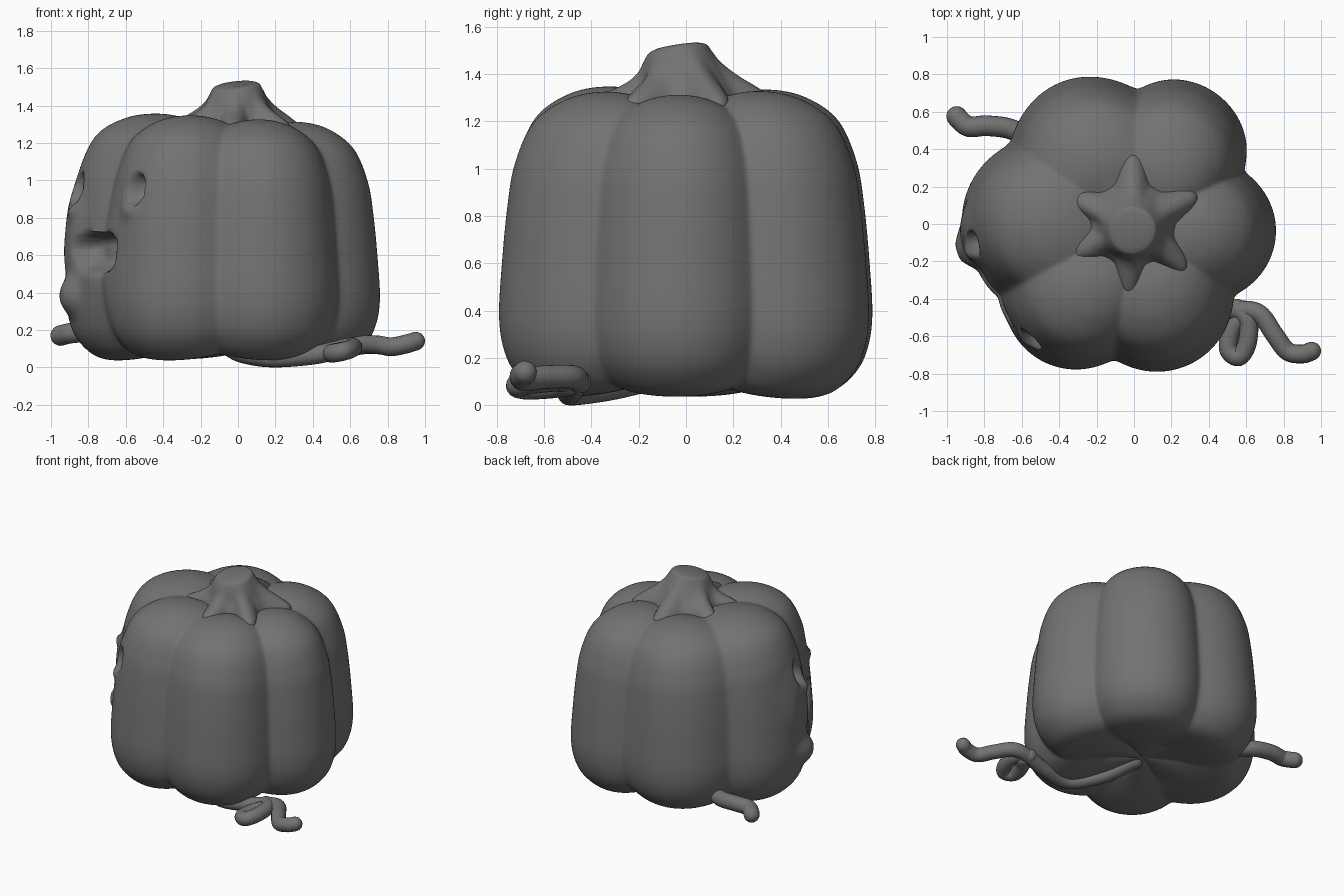
import bpy, bmesh
from math import sin, cos, pi, sqrt, radians, degrees
from mathutils import Vector

cube = bpy.data.objects.get("Cube")
if cube:
    bpy.data.objects.remove(cube, do_unlink=True)

grey = bpy.data.materials.new("stone grey")
grey.use_nodes = True
grey.diffuse_color = (0.17, 0.17, 0.17, 1)
bsdf = grey.node_tree.nodes["Principled BSDF"]
bsdf.inputs["Base Color"].default_value = grey.diffuse_color
bsdf.inputs["Roughness"].default_value = 0.8


def smooth_path(points, steps):
    """Catmull-Rom samples through the points."""
    p = [Vector(q) for q in points]
    p = [2 * p[0] - p[1]] + p + [2 * p[-1] - p[-2]]
    out = []
    for i in range(1, len(p) - 2):
        a, b, c, d = p[i - 1:i + 3]
        for k in range(steps):
            t = k / steps
            out.append(0.5 * (2 * b + (c - a) * t + (2 * a - 5 * b + 4 * c - d) * t ** 2
                              + (3 * b - a - 3 * c + d) * t ** 3))
    return out + [p[-2]]


def loft(name, rings, sharp):
    """Skin closed rings of points and cap both ends."""
    bm = bmesh.new()
    loops = [[bm.verts.new(co) for co in ring] for ring in rings]
    n = len(loops[0])
    for low, high in zip(loops, loops[1:]):
        for i in range(n):
            j = (i + 1) % n
            bm.faces.new((low[i], low[j], high[j], high[i]))
    bm.faces.new(loops[0][::-1])
    bm.faces.new(loops[-1])
    bmesh.ops.recalc_face_normals(bm, faces=bm.faces)
    mesh = bpy.data.meshes.new(name)
    bm.to_mesh(mesh)
    bm.free()
    mesh.materials.append(grey)
    obj = bpy.data.objects.new(name, mesh)
    bpy.context.collection.objects.link(obj)
    bpy.ops.object.select_all(action='DESELECT')
    obj.select_set(True)
    bpy.context.view_layer.objects.active = obj
    bpy.ops.object.shade_smooth_by_angle(angle=radians(sharp))


# Lobed body: a round section per lobe, scaled along a side profile
CENTRE = Vector((-0.08, 0.0, 0.0))
CREASES = [23, 82, 144, 211, 268, 328, 383]
SWELL = [1.035, 0.975, 1, 1, 1, 1]
LOBE_DIST, LOBE_RAD = 0.435, 0.405
FULL = LOBE_DIST + LOBE_RAD
SOFT = 0.055
FACE = radians(210)
normal = Vector((cos(FACE), sin(FACE), 0))
across = Vector((-sin(FACE), cos(FACE), 0))


def step(x):
    x = min(max(x, 0), 1)
    return x * x * (3 - 2 * x)


def sector(angle, stops):
    """Index of the sector, and the distance from its middle (0) to its edge (1)."""
    deg = (degrees(angle) - stops[0]) % 360 + stops[0]
    i = next(k for k in range(6) if deg <= stops[k + 1])
    return i, abs(2 * (deg - stops[i]) / (stops[i + 1] - stops[i]) - 1)


def lobe_radius(angle):
    i, x = sector(angle, CREASES)
    swell = 1 + (SWELL[i] - 1) * (1 - x ** 4)
    phi = max(0, 1 - sqrt((1 - x) ** 2 + SOFT ** 2)) * pi / 6
    return swell * (LOBE_DIST * cos(phi) + sqrt(LOBE_RAD ** 2 - (LOBE_DIST * sin(phi)) ** 2))


def spot(u, z, u0, z0, a, b):
    """Elliptical distance, 1 at the rim."""
    return sqrt(((u - u0) / a) ** 2 + ((z - z0) / b) ** 2)


def carve(co):
    """Push eyes and mouth into the face side, and raise brow, lip and cheek."""
    rel = co - CENTRE
    u, z = rel.dot(across), co.z
    if rel.dot(normal) < 0.35:
        return co
    push = 0.035 * step(1 - abs(u) / 0.2) * step(1 - abs(z - 0.6) / 0.5)
    for side in (-1, 1):
        eye = spot(u, z, side * 0.3, 0.95, 0.06, 0.085)
        push -= 0.09 * step((1.2 - eye) / 0.7)
        push += 0.02 * step(1 - spot(u, z, side * 0.28, 0.84, 0.1, 0.07))
    push += 0.055 * step(1.2 - spot(u, z, -0.3, 0.38, 0.13, 0.12))
    push += 0.03 * step(1.5 - spot(u, z, -0.34, 0.74, 0.15, 0.22))
    height = 0.09 if z > 0.62 else 0.12
    mouth = (abs((u + 0.03) / 0.21) ** 3 + abs((z - 0.62) / height) ** 3) ** (1 / 3)
    push -= 0.12 * step((1.1 - mouth) / (0.35 if z > 0.62 else 0.65))
    return co + normal * push


PROFILE = [(0.01, 0.12), (0.3, 0.08), (0.6, 0.04), (0.78, 0.05), (0.9, 0.12),
           (0.97, 0.22), (1, 0.37), (0.985, 0.6), (0.955, 0.85), (0.915, 1.03),
           (0.82, 1.2), (0.66, 1.295), (0.48, 1.33), (0.3, 1.315), (0.01, 1.24)]
SEGS, MIDDLE = 300, 0.67
body = []
for p in smooth_path([(s, z, 0) for s, z in PROFILE], 10):
    ring = []
    lean = 0.08 * (1 - p.x) * step(p.y / 1.2)
    for i in range(SEGS):
        a = 2 * pi * i / SEGS
        r = lobe_radius(a)
        dip = 1 - 0.4 * (1 - r / FULL) * min(1, p.x / 0.3)
        co = CENTRE + Vector((r * p.x * cos(a) + lean, r * p.x * sin(a),
                              MIDDLE + (p.y - MIDDLE) * dip))
        co.z -= (0.06 * co.x + 0.005 * co.y) * step(co.z / 1.3)
        ring.append(carve(co))
    body.append(ring)
loft("lobed_body", body, 75)

# Stem: star foot narrowing into a tilted round top
TIPS = [24, 90, 157, 207, 268, 319, 384]
STEM = [(1.2, 0.23, 0.155), (1.285, 0.23, 0.145), (1.33, 0.215, 0.105), (1.38, 0.185, 0.05),
        (1.43, 0.162, 0.015), (1.475, 0.143, 0.004), (1.51, 0.124, 0), (1.522, 0.095, 0)]
stem = []
for p in smooth_path(STEM, 5):
    rise = step((p.x - 1.3) / 0.2)
    ring = []
    for i in range(120):
        a = 2 * pi * i / 120
        spike = ((1 - cos(pi * sector(a, TIPS)[1])) / 2) ** 1.7
        r = p.y + p.z * spike
        x, y = r * cos(a) - 0.01, r * sin(a) - 0.035 * rise
        ring.append(Vector((x, y, p.x + rise * (0.1 * x + 0.15 * y))))
    stem.append(ring)
loft("star_stem", stem, 50)


# Vines: round tubes with domed tips
def vine(name, points, radius):
    path = smooth_path(points, 8)
    samples = [(co, radius) for co in path]
    for end, before, front in ((path[0], path[1], True), (path[-1], path[-2], False)):
        out = (end - before).normalized()
        for k in range(1, 6):
            a = k * pi / 10.5
            tip = (end + out * radius * sin(a), radius * cos(a))
            samples.insert(0, tip) if front else samples.append(tip)
    rings = []
    for i, (co, r) in enumerate(samples):
        along = (samples[min(i + 1, len(samples) - 1)][0] - samples[max(i - 1, 0)][0]).normalized()
        side = along.cross(Vector((0, 0, 1))).normalized()
        up = side.cross(along)
        rings.append([co + r * (cos(t) * side + sin(t) * up)
                      for t in (2 * pi * k / 20 for k in range(20))])
    loft(name, rings, 60)


vine("long_vine", [(-0.08, -0.08, 0.13), (0.02, -0.3, 0.075), (0.18, -0.48, 0.05),
                   (0.4, -0.48, 0.065), (0.56, -0.46, 0.1), (0.67, -0.48, 0.12),
                   (0.75, -0.59, 0.12), (0.82, -0.68, 0.11), (0.9, -0.695, 0.125),
                   (0.95, -0.68, 0.14)], 0.05)
vine("curled_tendril", [(0.55, -0.45, 0.1), (0.61, -0.52, 0.11), (0.605, -0.64, 0.1),
                        (0.56, -0.71, 0.085), (0.505, -0.67, 0.075), (0.52, -0.57, 0.08),
                        (0.57, -0.5, 0.09)], 0.05)
vine("short_vine", [(-0.5, 0.4, 0.17), (-0.64, 0.5, 0.18), (-0.78, 0.525, 0.19),
                    (-0.88, 0.52, 0.185), (-0.93, 0.555, 0.175), (-0.948, 0.575, 0.17)], 0.055)
